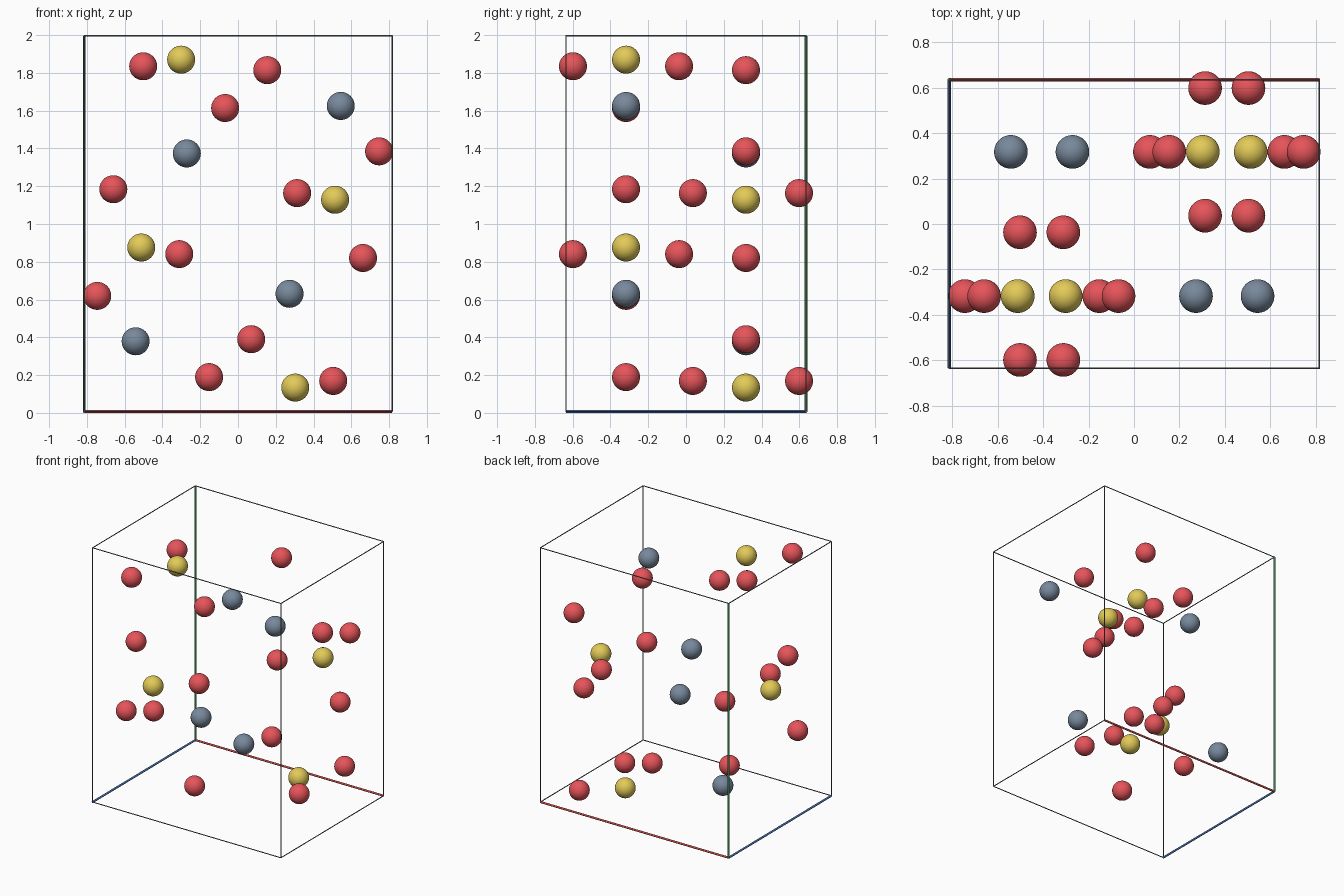
import bpy
from mathutils import Vector

if "Cube" in bpy.data.objects:
    bpy.data.objects.remove(bpy.data.objects["Cube"])


def material(name, r, g, b):
    lin = [(c / 255 / 12.92) if c <= 10 else ((c / 255 + 0.055) / 1.055) ** 2.4 for c in (r, g, b)]
    m = bpy.data.materials.new(name)
    m.diffuse_color = (*lin, 1)
    m.use_nodes = True
    m.node_tree.nodes["Principled BSDF"].inputs["Base Color"].default_value = m.diffuse_color
    return m


RED = material("ball red", 230, 84, 90)
YELLOW = material("ball yellow", 226, 202, 88)
SLATE = material("ball slate", 120, 137, 156)
X_RED = material("axis red", 200, 75, 75)
Z_GREEN = material("axis green", 70, 155, 95)
Y_BLUE = material("axis blue", 75, 120, 185)
DARK = material("frame grey", 105, 110, 115)

# Cell frame: centre, half sizes, and the radii of balls and rods
CENTRE = Vector((0.001, 0.0, 1.002))
HX, HY, HZ = 0.815, 0.635, 0.9945
BALL_R, AXIS_R, EDGE_R = 0.074, 0.0075, 0.0035


def ball(name, offset, mat):
    bpy.ops.mesh.primitive_uv_sphere_add(segments=40, ring_count=20, radius=BALL_R,
                                         location=CENTRE + Vector(offset))
    ob = bpy.context.object
    ob.name = name
    ob.data.materials.append(mat)
    bpy.ops.object.shade_smooth()


def rod(name, a, b, radius, mat):
    a, b = Vector(a), Vector(b)
    d = b - a
    bpy.ops.mesh.primitive_cylinder_add(vertices=16, radius=radius, depth=d.length,
                                        location=CENTRE + (a + b) / 2)
    ob = bpy.context.object
    ob.name = name
    ob.rotation_euler = d.to_track_quat('Z', 'Y').to_euler()
    ob.data.materials.append(mat)
    bpy.ops.object.shade_smooth_by_angle()


# Balls on the mirror planes (x, z from the centre, in the y < 0 plane).
# Each is repeated by a glide (x flips in its half, z moves half a cell)
# and by inversion through the centre.
PLANE_Y = HY / 2
SPREAD = 0.281
unique = [
    ("slate_ball", SLATE, 0.543, 0.623, (0,)),
    ("yellow_ball", YELLOW, -0.302, 0.868, (0,)),
    ("red_ball", RED, -0.069, 0.612, (0,)),
    ("red_ball", RED, -0.661, 0.182, (0,)),
    ("red_ball", RED, -0.503, 0.833, (-SPREAD, SPREAD)),
]
for name, mat, x, z, shifts in unique:
    side = HX if x > 0 else -HX
    for px, pz in ((x, z), (side - x, z - HZ)):
        for s in shifts:
            ball(name, (px, -PLANE_Y + s, pz), mat)
            ball(name, (-px, PLANE_Y - s, -pz), mat)

# Three thick coloured axes from the back lower left corner
origin = (-HX, HY, -HZ)
rod("axis_x", origin, (HX, HY, -HZ), AXIS_R, X_RED)
rod("axis_y", origin, (-HX, -HY, -HZ), AXIS_R, Y_BLUE)
rod("axis_z", origin, (-HX, HY, HZ), AXIS_R, Z_GREEN)

# Thin grey edges for the remaining nine sides of the box
half = (HX, HY, HZ)
for axis in range(3):
    u, v = [i for i in range(3) if i != axis]
    for su in (-1, 1):
        for sv in (-1, 1):
            a = [0, 0, 0]
            a[u], a[v] = su * half[u], sv * half[v]
            if a[u] == origin[u] and a[v] == origin[v]:
                continue
            b = list(a)
            a[axis], b[axis] = -half[axis], half[axis]
            rod("frame_edge", a, b, EDGE_R, DARK)
